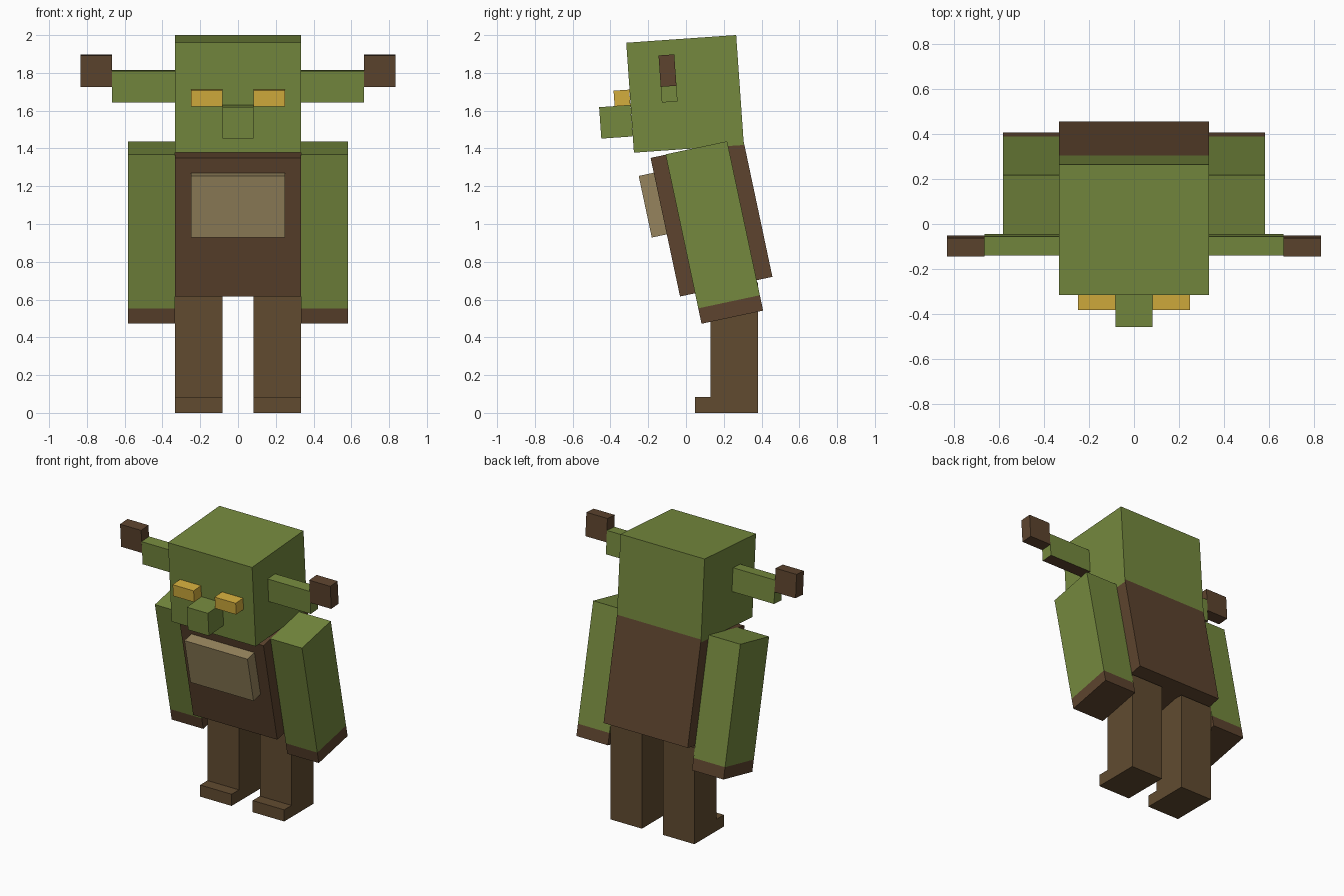
import bpy, bmesh, math
from mathutils import Matrix

if "Cube" in bpy.data.objects:
    bpy.data.objects.remove(bpy.data.objects["Cube"])

P = 1 / 12  # block unit


def material(name, rgb):
    m = bpy.data.materials.new(name)
    lin = [((c / 255 + 0.055) / 1.055) ** 2.4 for c in rgb]
    m.diffuse_color = (*lin, 1)
    m.use_nodes = True
    m.node_tree.nodes["Principled BSDF"].inputs["Base Color"].default_value = m.diffuse_color
    return m


GREEN = material("skin green", (117, 137, 62))
BROWN = material("tunic brown", (93, 68, 46))
BARK = material("trouser brown", (97, 75, 48))
TAN = material("patch tan", (150, 132, 93))
GOLD = material("eye gold", (212, 174, 61))


def box(name, center, size, tilt, mats, cut=None, rule=None):
    """Box tilted about x; optional cut at local height, faces coloured by rule."""
    bm = bmesh.new()
    bmesh.ops.create_cube(bm, size=1, matrix=Matrix.Diagonal((*size, 1)))
    if cut is not None:
        bmesh.ops.bisect_plane(bm, geom=bm.verts[:] + bm.edges[:] + bm.faces[:],
                               plane_co=(0, 0, cut), plane_no=(0, 0, 1))
    bm.normal_update()
    if rule:
        for f in bm.faces:
            f.material_index = rule(f)
    me = bpy.data.meshes.new(name)
    bm.to_mesh(me)
    bm.free()
    for m in mats:
        me.materials.append(m)
    ob = bpy.data.objects.new(name, me)
    ob.location = center
    ob.rotation_euler.x = math.radians(tilt)
    bpy.context.collection.objects.link(ob)
    return ob


HEAD, BODY = 4, 12  # forward lean in degrees

# Head and nose
box("head", (0, -0.005, 1.689), (8 * P, 7 * P, 7 * P), HEAD, [GREEN])
box("nose", (0, -0.371, 1.541), (2 * P, 2 * P, 2 * P), HEAD, [GREEN])

# Torso and chest patch
box("torso", (0, 0.135, 1.035), (8 * P, 6 * P, 9 * P), BODY, [BROWN])
box("chest_patch", (0, -0.175, 1.1), (6 * P, P, 4 * P), BODY, [TAN])

for side, s in (("left", 1), ("right", -1)):
    # Eyes
    box(side + "_eye", (s * 2 * P, -0.339, 1.667), (2 * P, P, P), HEAD, [GOLD])
    # Ears with a brown underside, and raised brown tips
    box(side + "_ear", (s * 6 * P, -0.092, 1.729), (4 * P, P, 2 * P), HEAD,
        [GREEN, BROWN], rule=lambda f: int(f.normal.z < -0.5))
    box(side + "_ear_tip", (s * 9 * P, -0.098, 1.812), (2 * P, P, 2 * P), HEAD, [BROWN])
    # Arms with a brown band at the hand
    box(side + "_arm", (s * 5.5 * P, 0.15, 0.955), (3 * P, 4 * P, 11 * P), BODY,
        [GREEN, BROWN], cut=-4.5 * P,
        rule=lambda f: int(f.calc_center_median().z < -4.5 * P))
    # Legs and toes
    box(side + "_leg", (s * 2.5 * P, 0.255, 0.345), (3 * P, 3 * P, 0.69), 0, [BARK])
    box(side + "_toe", (s * 2.5 * P, 0.0885, P / 2), (3 * P, P, P), 0, [BARK])
